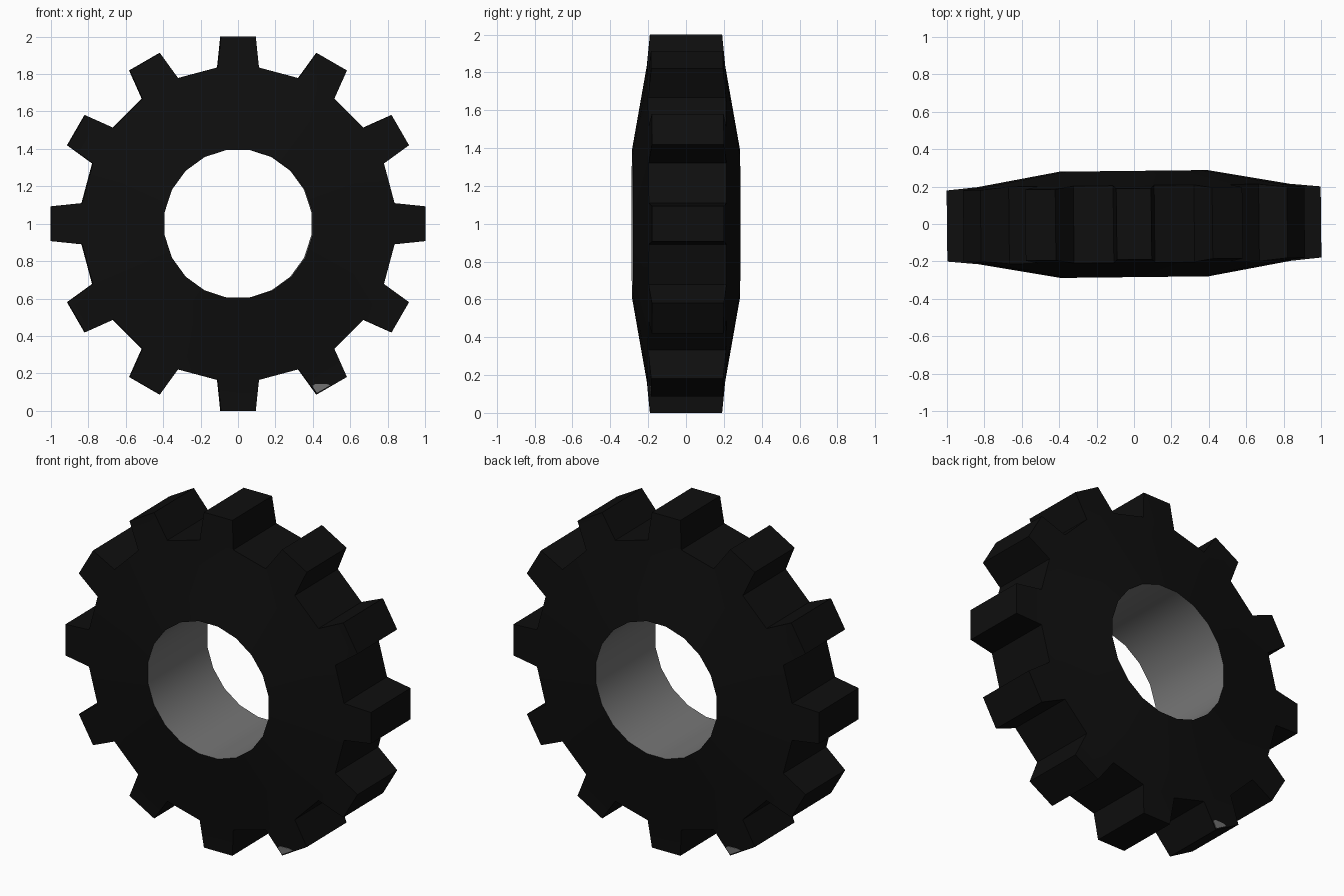
import bpy, bmesh, math
from mathutils import Matrix

if "Cube" in bpy.data.objects:
    bpy.data.objects.remove(bpy.data.objects["Cube"])

TEETH, HOLE_SIDES = 12, 20
TILT = Matrix.Rotation(0.011, 4, 'Z')      # wheel is turned very slightly


def material(name, rgb):
    m = bpy.data.materials.new(name)
    m.diffuse_color = (*rgb, 1)
    m.use_nodes = True
    m.node_tree.nodes["Principled BSDF"].inputs["Base Color"].default_value = m.diffuse_color
    return m


black = material("black rubber", (0.0045, 0.0045, 0.0045))
grey = material("grey hub", (0.18, 0.18, 0.18))


def finish(bm, name, mats):
    bmesh.ops.recalc_face_normals(bm, faces=bm.faces)
    bmesh.ops.transform(bm, matrix=Matrix.Translation((0, 0, 1)) @ TILT, verts=bm.verts)
    me = bpy.data.meshes.new(name)
    bm.to_mesh(me)
    bm.free()
    for m in mats:
        me.materials.append(m)
    ob = bpy.data.objects.new(name, me)
    bpy.context.collection.objects.link(ob)
    return ob


def spin(x, z, a):
    """Rotate a point clockwise in the wheel plane."""
    return x * math.cos(a) + z * math.sin(a), -x * math.sin(a) + z * math.cos(a)


# Toothed wheel: sloped side faces, tooth caps, rim and smooth grey bore
bm = bmesh.new()
sides = []
for s in (-1, 1):
    def ring(points, y):
        return [bm.verts.new((x, s * y, z)) for x, z in points]
    step = math.tau / TEETH
    base = ring([spin(x, 0.835, i * step) for i in range(TEETH) for x in (-0.11, 0.11)], 0.206)
    tip = ring([spin(x, 1.0, i * step) for i in range(TEETH) for x in (-0.093, 0.093)], 0.19)
    hs = math.tau / HOLE_SIDES
    hole = ring([spin(0, 0.4, (i - 0.5) * hs) for i in range(HOLE_SIDES)], 0.284)
    # join hole ring to tooth roots, advancing whichever ring lags in angle
    n, m = len(base), HOLE_SIDES
    off = math.atan2(0.11, 0.835)
    base_ang = lambda k: (k // 2) * step + (off if k % 2 else -off)
    i = j = 0
    while i < n or j < m:
        if j >= m or (i < n and base_ang(i + 1) <= (j + 0.5) * hs):
            bm.faces.new((base[i % n], base[(i + 1) % n], hole[j % m]))
            i += 1
        else:
            bm.faces.new((base[i % n], hole[(j + 1) % m], hole[j % m]))
            j += 1
    for k in range(0, n, 2):
        bm.faces.new((base[k], base[k + 1], tip[k + 1], tip[k]))
    outline = []
    for k in range(0, n, 2):
        outline += [base[k], tip[k], tip[k + 1], base[k + 1]]
    sides.append((outline, hole))

for part in (0, 1):
    a, b = sides[0][part], sides[1][part]
    for k in range(len(a)):
        q = (k + 1) % len(a)
        f = bm.faces.new((a[k], a[q], b[q], b[k]))
        if part == 1:
            f.material_index = 1
            f.smooth = True
wheel = finish(bm, "toothed_wheel", [black, grey])
wheel.data.set_sharp_from_angle(angle=math.radians(30))

# Small grey scuff plates on one tooth corner, front and back
corner = [(0.395, -0.868), (0.412, -0.856), (0.47, -0.856), (0.492, -0.863), (0.42, -0.904)]
for s, name in ((-1, "front_scuff"), (1, "back_scuff")):
    bm = bmesh.new()
    loops = []
    for lift in (-0.003, 0.003):
        pts = []
        for x, z in corner:
            r = x * 0.5 - z * 0.866            # distance along the tooth
            y = 0.206 - 0.016 * (r - 0.835) / 0.165 + lift
            pts.append(bm.verts.new((-s * x, s * y, z)))
        bm.faces.new(pts)
        loops.append(pts)
    for k in range(5):
        q = (k + 1) % 5
        bm.faces.new((loops[0][k], loops[0][q], loops[1][q], loops[1][k]))
    finish(bm, name, [grey])
